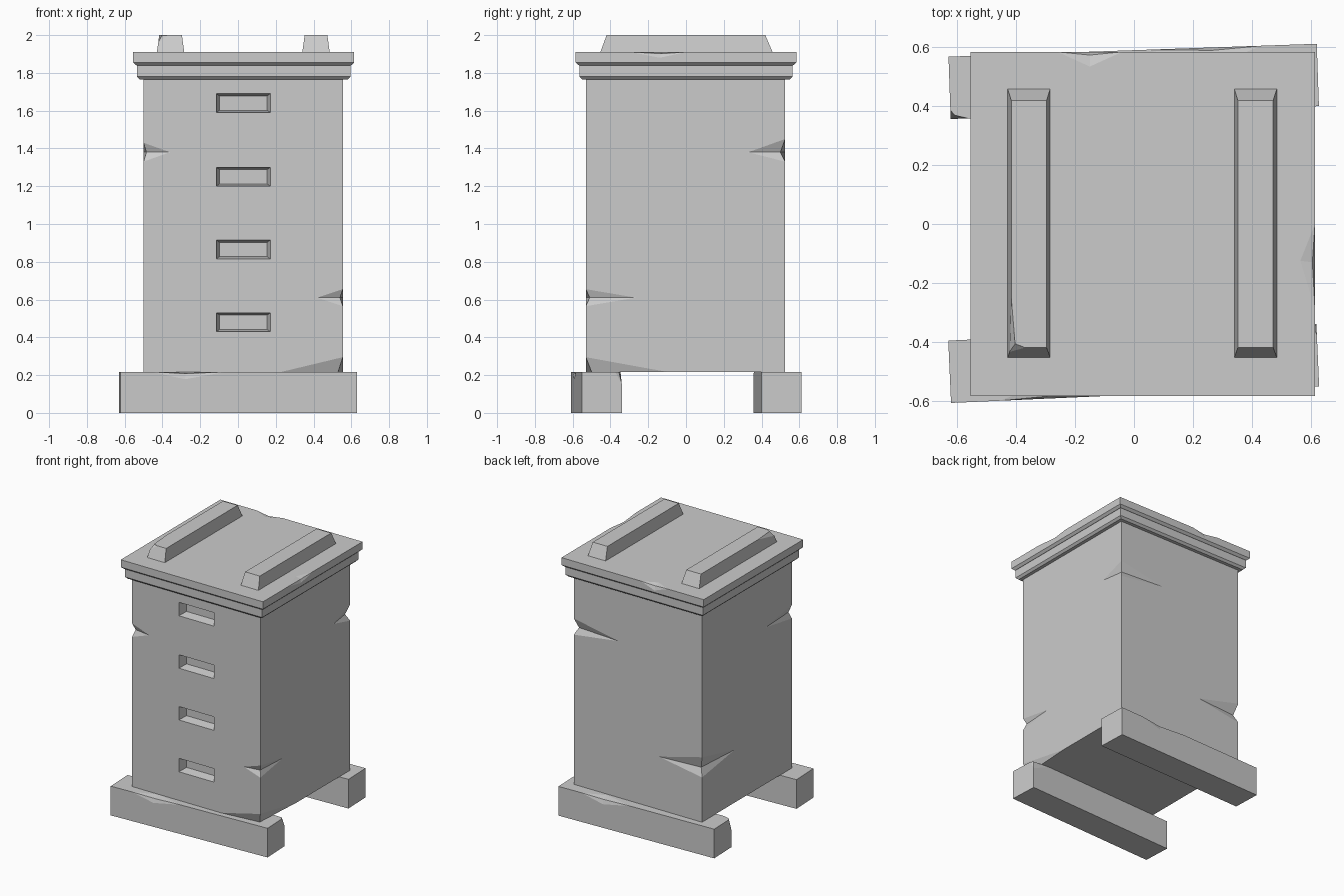
import bpy, bmesh
from math import radians
from mathutils import Matrix, Vector

if "Cube" in bpy.data.objects:
    bpy.data.objects.remove(bpy.data.objects["Cube"])


def make(name, verts, faces):
    bm = bmesh.new()
    vs = [bm.verts.new(v) for v in verts]
    for f in faces:
        bm.faces.new([vs[i] for i in f])
    bmesh.ops.recalc_face_normals(bm, faces=bm.faces[:])
    me = bpy.data.meshes.new(name)
    bm.to_mesh(me)
    bm.free()
    ob = bpy.data.objects.new(name, me)
    bpy.context.collection.objects.link(ob)
    return ob


def loft(name, rings):
    """Skin a stack of four-point rings and cap both ends."""
    n = len(rings)
    faces = [(0, 1, 2, 3), tuple(range(4 * n - 4, 4 * n))]
    for r in range(n - 1):
        for i in range(4):
            j = (i + 1) % 4
            faces.append((4 * r + i, 4 * r + j, 4 * r + 4 + j, 4 * r + 4 + i))
    return make(name, [p for ring in rings for p in ring], faces)


def rect(cx, cy, hx, hy, z):
    return [(cx - hx, cy - hy, z), (cx + hx, cy - hy, z),
            (cx + hx, cy + hy, z), (cx - hx, cy + hy, z)]


def cut(ob, cutter):
    cutter.hide_render = True
    m = ob.modifiers.new("cut", 'BOOLEAN')
    m.operation = 'DIFFERENCE'
    m.solver = 'EXACT'
    m.object = cutter
    bpy.context.view_layer.objects.active = ob
    bpy.ops.object.modifier_apply(modifier=m.name)
    bpy.data.objects.remove(cutter)


def nick(ob, a, b, p, q, c):
    """Chip an edge: a, b on the edge, p, q on its two faces, c the dent."""
    c = Vector(c)
    pts = [c] + [c + (Vector(v) - c) * 1.6 for v in (a, p, b, q)]
    cut(ob, make("nick_cutter", pts, [(0, 1, 2), (0, 2, 3), (0, 3, 4),
                                      (0, 4, 1), (1, 2, 3), (1, 3, 4)]))


# Hive body
X0, X1, Y0, Y1 = -.50, .555, -.53, .525
FOOT = .217
body = loft("hive_body", [rect(.0275, -.0025, .5275, .5275, z) for z in (FOOT, 1.77)])

# Tapered entrance slots in the front
for z in (.48, .865, 1.25, 1.64):
    rings = [[(.0285 + sx * hx, y, z + sz * hz)
              for sx, sz in ((-1, -1), (1, -1), (1, 1), (-1, 1))]
             for y, hx, hz in ((-.595, .161, .062), (-.465, .126, .038))]
    cut(body, loft("slot_cutter", rings))

# Chips in the body corners: corner, top, bottom, middle, reach in x and y, dent
for x, y, zt, zb, z, rx, ry, dx, dy in (
        (X0, Y0, 1.43, 1.33, 1.38, .14, .31, .015, .02),
        (X1, Y0, .655, .565, .61, -.135, .265, -.015, .02),
        (X1, Y1, 1.45, 1.33, 1.38, -.37, -.195, -.025, -.025),
        (X0, Y1, .70, .55, .61, .355, -.385, .025, -.025),
        (X1, Y0, .295, .14, FOOT, -.325, .43, -.025, .03)):
    nick(body, (x, y, zt), (x, y, zb), (x + rx, y, z), (x, y + ry, z),
         (x + dx, y + dy, z))

# Stepped lid
lid = loft("lid", [rect(.03, 0, h, h, z) for z, h in (
    (1.765, .55), (1.78, .565), (1.84, .565), (1.841, .57), (1.855, .585), (1.91, .585))])
nick(lid, (.615, -.29, 1.91), (.615, 0, 1.91), (.615, -.14, 1.88),
     (.565, -.125, 1.91), (.606, -.13, 1.902))
nick(lid, (-.26, .585, 1.91), (-.04, .585, 1.91), (-.15, .585, 1.87),
     (-.15, .535, 1.91), (-.15, .574, 1.9))

# Lid battens
for side, cx in (("left", -.357), ("right", .413)):
    bar = loft(side + "_batten", [rect(cx, .0025, .073, .458, 1.905),
                                  rect(cx, 0, .06, .42, 2.0)])
    if side == "left":
        nick(bar, (-.423, -.435, 1.96), (-.405, -.405, 2.04), (-.37, -.42, 2),
             (-.417, -.25, 2), (-.404, -.407, 1.996))

# Feet, chipped in local space and then turned slightly
L, W = .626, .106


def foot(name, y, angle, chips):
    ob = loft(name, [rect(0, 0, L, W, z) for z in (0, FOOT)])
    for chip in chips:
        nick(ob, *chip)
    ob.data.transform(Matrix.Translation((-.001, y, 0)) @ Matrix.Rotation(radians(angle), 4, 'Z'))


foot("front_foot", -.474, 2.57, [
    ((-.46, -W, FOOT), (-.07, -W, FOOT), (-.285, -W, .178), (-.28, -.045, FOOT), (-.28, -.097, .208)),
    ((L, W, .155), (L, W, .28), (L, W - .035, FOOT), (L - .15, W, FOOT), (L - .012, W - .015, FOOT))])
foot("back_foot", .4845, 2.0, [
    ((.05, W, FOOT), (.44, W, FOOT), (.27, W, .175), (.27, .045, FOOT), (.27, W - .01, .207)),
    ((-L, -W, .13), (-L, -W, .30), (-L, -W + .03, FOOT), (-L + .06, -W, FOOT), (-L + .015, -W + .012, FOOT))])
